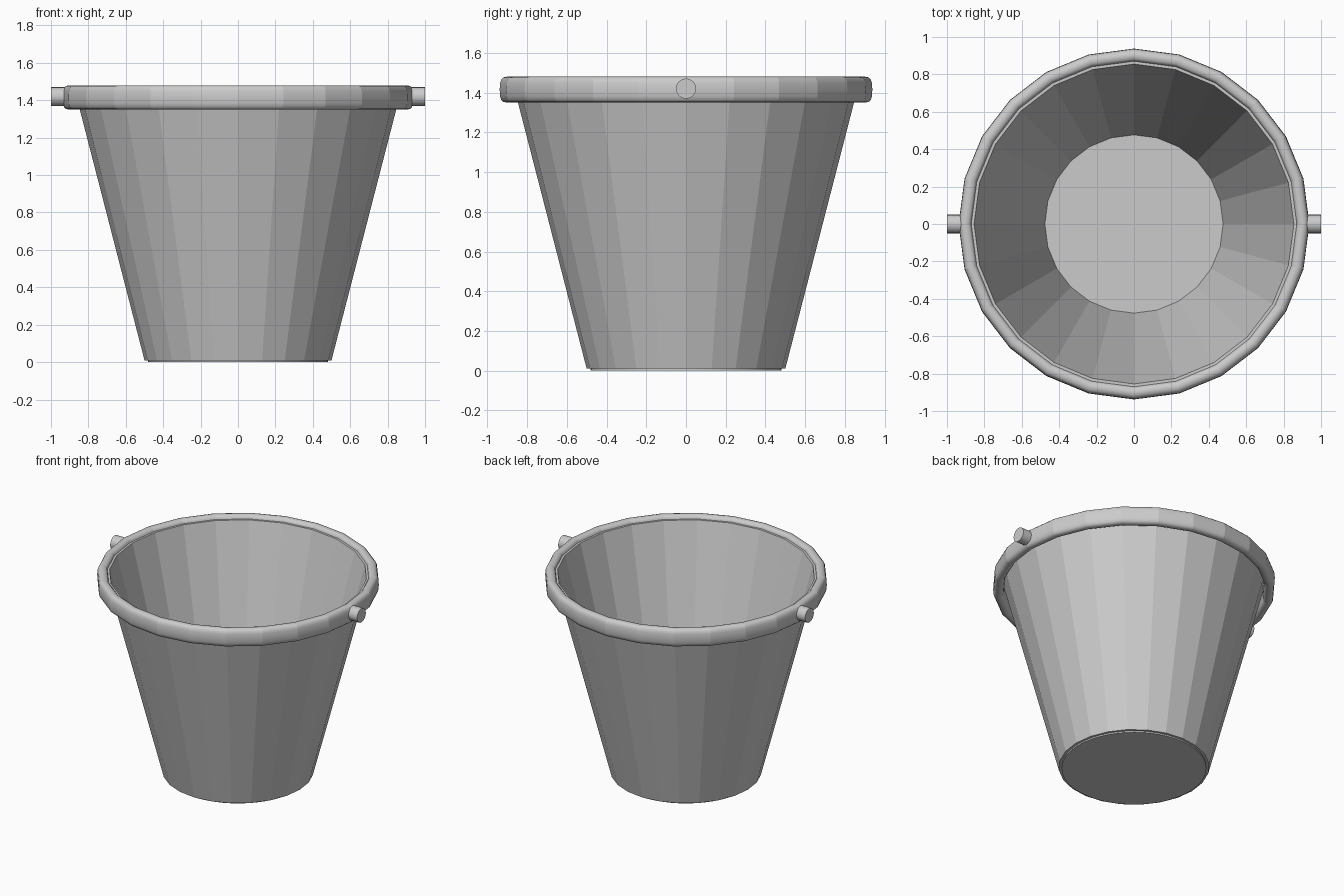
import bpy, bmesh
from math import sin, cos, pi, copysign

if "Cube" in bpy.data.objects:
    bpy.data.objects.remove(bpy.data.objects["Cube"], do_unlink=True)

SIDES = 24

# single grey material
grey = bpy.data.materials.new("grey_metal")
grey.use_nodes = True
colour = (0.6, 0.6, 0.6, 1)
grey.diffuse_color = colour
grey.node_tree.nodes["Principled BSDF"].inputs["Base Color"].default_value = colour


def finish(name, bm):
    bmesh.ops.recalc_face_normals(bm, faces=bm.faces)
    mesh = bpy.data.meshes.new(name)
    bm.to_mesh(mesh)
    bm.free()
    mesh.materials.append(grey)
    obj = bpy.data.objects.new(name, mesh)
    bpy.context.collection.objects.link(obj)
    return obj


def lathe(name, profile, smooth=False):
    """Spin a closed (radius, height) profile; seams between segments stay sharp."""
    bm = bmesh.new()
    rings = []
    for i in range(SIDES):
        a = 2 * pi * i / SIDES
        rings.append([bm.verts.new((r * cos(a), r * sin(a), z)) for r, z in profile])
    n = len(profile)
    for i in range(SIDES):
        a, b = rings[i], rings[(i + 1) % SIDES]
        for j in range(n):
            k = (j + 1) % n
            bm.faces.new((a[j], b[j], b[k], a[k])).smooth = smooth
    for ring in rings:
        for j in range(n):
            bm.edges.get((ring[j], ring[(j + 1) % n])).smooth = False
    return finish(name, bm)


def cylinder(name, radius, depth, sides):
    bm = bmesh.new()
    bmesh.ops.create_cone(bm, cap_ends=True, segments=sides,
                          radius1=radius, radius2=radius, depth=depth)
    for f in bm.faces:
        f.smooth = len(f.verts) == 4
    for e in bm.edges:
        e.smooth = all(len(f.verts) == 4 for f in e.link_faces)
    return finish(name, bm)


# tapered faceted wall, with thickness
lathe("bucket_wall", [(0.5, 0.01), (0.873, 1.455), (0.855, 1.455), (0.475, 0.01)])

# round floor plate
floor = cylinder("bucket_floor", 0.48, 0.016, 64)
floor.location.z = 0.008

# rolled rim: softly squared cross-section
section = []
for i in range(16):
    a = 2 * pi * i / 16
    c, s = cos(a), sin(a)
    section.append((0.902 + 0.036 * copysign(abs(c) ** 0.7, c),
                    1.415 + 0.065 * copysign(abs(s) ** 0.7, s)))
lathe("rolled_rim", section, smooth=True)

# handle pegs on both sides
for name, side in (("left_peg", 1), ("right_peg", -1)):
    peg = cylinder(name, 0.051, 0.11, 16)
    peg.rotation_euler.y = side * pi / 2
    peg.location = (side * 0.945, 0, 1.42)
